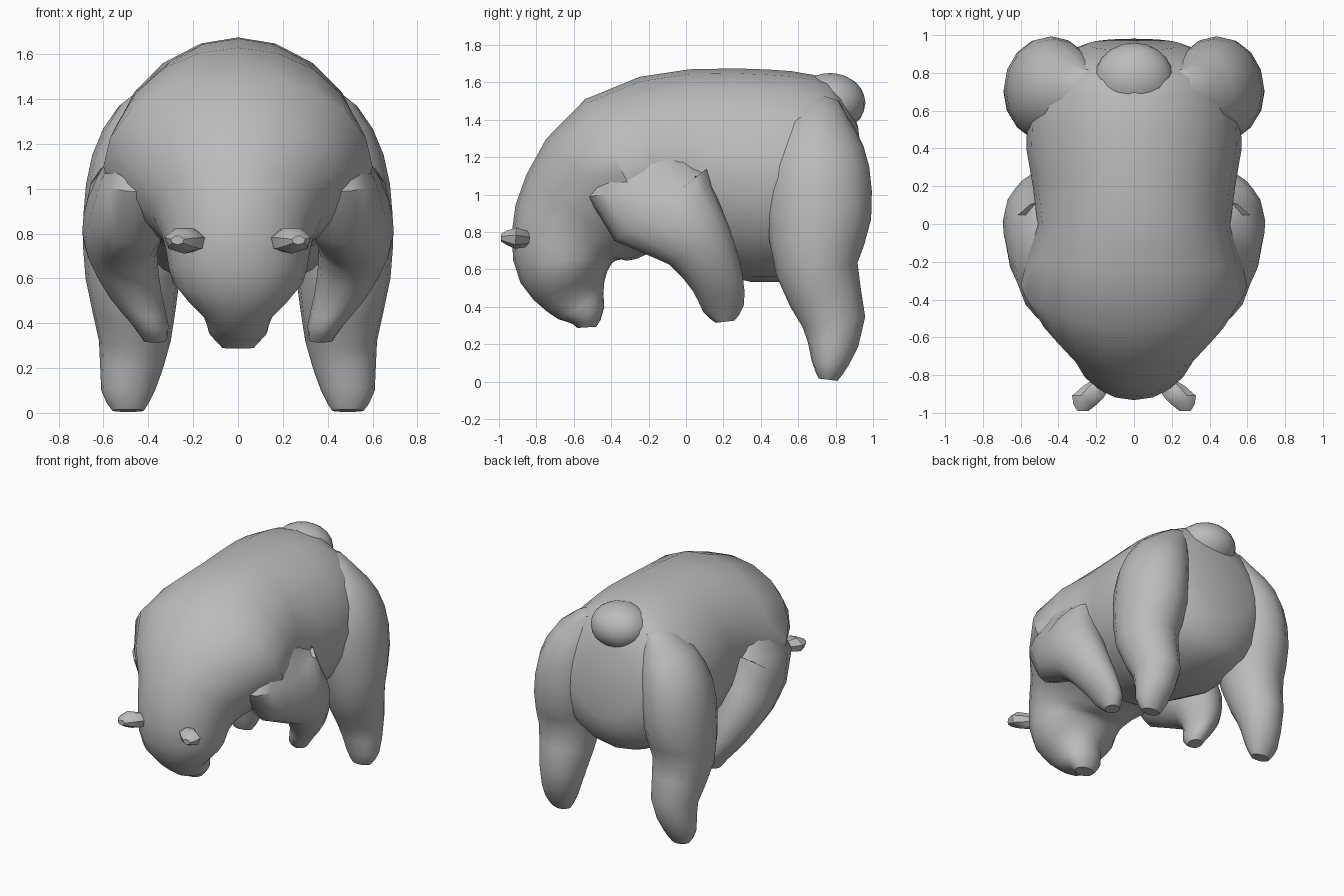
import bpy, bmesh, math
from mathutils import Vector

cube = bpy.data.objects.get("Cube")
if cube:
    bpy.data.objects.remove(cube)

fur = bpy.data.materials.new("grey fur")
fur.use_nodes = True
grey = (.5, .5, .5, 1)
fur.diffuse_color = grey
fur.node_tree.nodes["Principled BSDF"].inputs["Base Color"].default_value = grey


def finish(name, bm):
    """Turn a bmesh into a softly shaded object."""
    bmesh.ops.recalc_face_normals(bm, faces=bm.faces)
    mesh = bpy.data.meshes.new(name)
    bm.to_mesh(mesh)
    bm.free()
    mesh.materials.append(fur)
    part = bpy.data.objects.new(name, mesh)
    bpy.context.collection.objects.link(part)
    bpy.ops.object.select_all(action='DESELECT')
    part.select_set(True)
    bpy.context.view_layer.objects.active = part
    bpy.ops.object.shade_smooth_by_angle(angle=math.radians(40))


def refine(stations):
    """Add an evenly curved station between each neighbouring pair."""
    rows = [Vector(s) for s in stations]
    last = len(rows) - 1
    result = [rows[0]]
    for i in range(last):
        near = (rows[i] + rows[i + 1]) / 2
        far = (rows[max(i - 1, 0)] + rows[min(i + 2, last)]) / 2
        result += [near + (near - far) / 8, rows[i + 1]]
    return result


def loft(name, stations, side=1, sides=16):
    """Skin ovals set square to a path; station: x, y, z, depth radius, width radius."""
    rows = refine(stations)
    bm = bmesh.new()
    loops = []
    for i, (x, y, z, depth, width) in enumerate(rows):
        before, after = rows[max(i - 1, 0)], rows[min(i + 1, len(rows) - 1)]
        square = Vector((before[2] - after[2], after[1] - before[1])).normalized()
        loop = []
        for k in range(sides):
            turn = math.tau * k / sides
            reach = depth * math.cos(turn)
            loop.append(bm.verts.new((side * (x + width * math.sin(turn)),
                                      y + square.x * reach, z + square.y * reach)))
        loops.append(loop)
    for low, high in zip(loops, loops[1:]):
        for k in range(sides):
            n = (k + 1) % sides
            bm.faces.new((low[k], low[n], high[n], high[k]))
    bm.faces.new(loops[0])
    bm.faces.new(loops[-1])
    finish(name, bm)


# Torso curving over the shoulders and down through the head to the muzzle
loft("body_and_head", [
    (0, .95, 1.12, .25, .25),
    (0, .86, 1.11, .46, .45),
    (0, .7, 1.1, .54, .54),
    (0, .4, 1.1, .57, .57),
    (0, 0, 1.15, .52, .51),
    (0, -.33, 1.1, .46, .6),
    (0, -.56, .88, .37, .38),
    (0, -.64, .72, .3, .32),
    (0, -.64, .58, .25, .29),
    (0, -.59, .45, .17, .16),
    (0, -.54, .36, .11, .13),
    (0, -.53, .29, .05, .07),
], sides=20)

# Limbs run from the hip or shoulder down to the paw
hind_leg = [
    (.25, .76, 1.52, .06, .06),
    (.35, .72, 1.37, .19, .18),
    (.42, .71, 1.15, .27, .23),
    (.45, .71, .88, .28, .24),
    (.47, .7, .6, .22, .21),
    (.46, .79, .32, .17, .16),
    (.49, .77, .1, .1, .12),
    (.49, .76, .01, .05, .07),
]
front_leg = [
    (.4, -.15, 1.34, .08, .05),
    (.44, -.19, 1.05, .34, .19),
    (.5, -.05, .87, .26, .19),
    (.52, .07, .73, .19, .16),
    (.46, .17, .53, .14, .12),
    (.39, .2, .39, .11, .08),
    (.37, .21, .32, .05, .05),
]
ear = [
    (.17, -.82, .76, .03, .04),
    (.24, -.91, .77, .06, .09),
    (.27, -.99, .77, .02, .03),
]
for side, label in ((1, "left"), (-1, "right")):
    loft(label + "_hind_leg", hind_leg, side)
    loft(label + "_front_leg", front_leg, side)
    loft(label + "_ear", ear, side, sides=7)

# Tail stub settled into the rump
tail = bmesh.new()
bmesh.ops.create_icosphere(tail, subdivisions=3, radius=1)
bmesh.ops.scale(tail, vec=(.21, .19, .16), verts=tail.verts)
bmesh.ops.translate(tail, vec=(0, .77, 1.49), verts=tail.verts)
finish("tail", tail)
